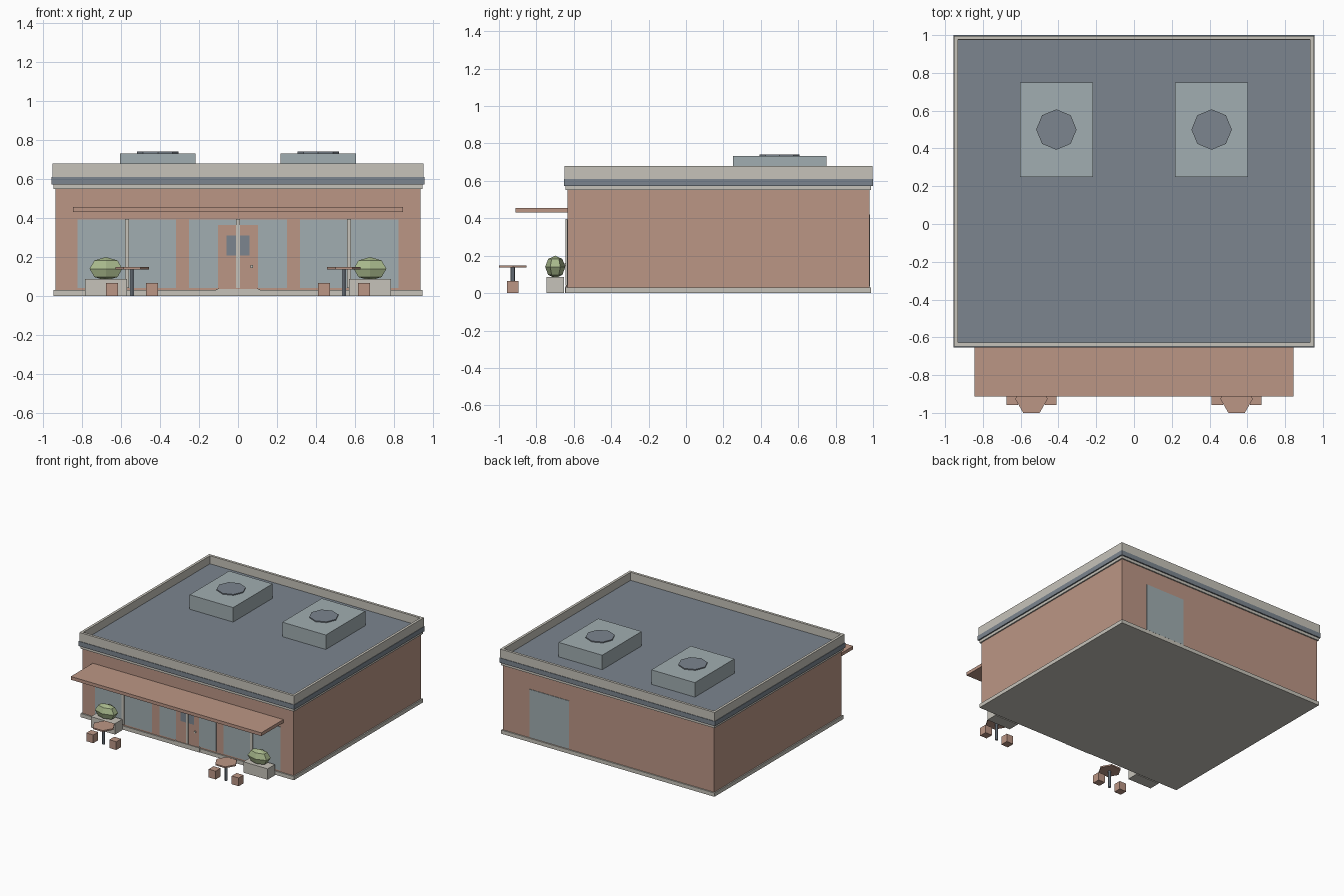
import bpy, bmesh
from math import radians
from mathutils import Matrix

cube = bpy.data.objects.get("Cube")
if cube:
    bpy.data.objects.remove(cube, do_unlink=True)


def material(name, rgb):
    m = bpy.data.materials.new(name)
    m.use_nodes = True
    m.diffuse_color = (*rgb, 1)
    for n in m.node_tree.nodes:
        if n.type == 'BSDF_PRINCIPLED':
            n.inputs["Base Color"].default_value = (*rgb, 1)
    return m


CLAY = material("terracotta", (0.50, 0.305, 0.235))
STONE = material("pale stone", (0.565, 0.545, 0.49))
SLATE = material("slate", (0.20, 0.235, 0.275))
GLASS = material("pale blue grey", (0.355, 0.42, 0.44))
GREEN = material("leaf green", (0.39, 0.48, 0.26))


def finish(name, bm, *mats):
    me = bpy.data.meshes.new(name)
    bm.to_mesh(me)
    bm.free()
    for m in mats:
        me.materials.append(m)
    ob = bpy.data.objects.new(name, me)
    bpy.context.scene.collection.objects.link(ob)
    return ob


def box_mesh(x, y, z):
    bm = bmesh.new()
    bmesh.ops.create_cube(bm, size=1)
    for v in bm.verts:
        for i, (a, b) in enumerate((x, y, z)):
            v.co[i] = (a + b) / 2 + v.co[i] * (b - a)
    return bm


def box(name, mat, x, y, z):
    return finish(name, box_mesh(x, y, z), mat)


def prism(name, mat, sides, radius, centre, z, turn=0):
    bm = bmesh.new()
    bmesh.ops.create_cone(bm, cap_ends=True, segments=sides, radius1=radius,
                          radius2=radius, depth=z[1] - z[0])
    place = Matrix.Translation((*centre, sum(z) / 2)) @ Matrix.Rotation(radians(turn), 4, 'Z')
    bm.transform(place)
    return finish(name, bm, mat)


def layer(name, mat, grow, z):
    """A full-footprint slab, standing out from the walls by grow."""
    return box(name, mat, (-W - grow, W + grow), (FRONT - grow, BACK + grow), z)


W, FRONT, BACK = 0.936, -0.633, 0.98

# Building shell
layer("plinth", STONE, 0.01, (0, 0.03))
layer("walls", CLAY, 0, (0.03, 0.55))
layer("lower_trim", STONE, 0.01, (0.55, 0.572))
layer("fascia_band", SLATE, 0.02, (0.572, 0.61))

# Parapet with a sunken roof deck
bm = box_mesh((-W - 0.016, W + 0.016), (FRONT - 0.016, BACK + 0.016), (0.61, 0.68))
bm.normal_update()
top = [max(bm.faces, key=lambda f: f.calc_center_median().z)]
bmesh.ops.inset_region(bm, faces=top, thickness=0.029, depth=0)
bmesh.ops.inset_region(bm, faces=top, thickness=0.0005, depth=-0.064)
top[0].material_index = 1
finish("parapet_and_roof", bm, STONE, SLATE)

# Rooftop units with fans
for side, s in (("right", -1), ("left", 1)):
    cx = s * 0.411
    box(side + "_roof_unit", GLASS, (cx - 0.193, cx + 0.193), (0.25, 0.75), (0.614, 0.732))
    prism(side + "_roof_fan", SLATE, 8, 0.107, (cx, 0.5), (0.732, 0.74))

# Shop windows with mullions
for side, cx in (("right", -0.57), ("middle", 0), ("left", 0.57)):
    box(side + "_window", GLASS, (cx - 0.252, cx + 0.252), (FRONT - 0.004, FRONT), (0.042, 0.392))
    box(side + "_mullion", STONE, (cx - 0.01, cx + 0.01), (FRONT - 0.012, FRONT), (0.042, 0.395))

# Front door
box("front_door", CLAY, (-0.102, 0.102), (FRONT - 0.008, FRONT), (0.03, 0.365))
box("door_window", SLATE, (-0.058, 0.058), (FRONT - 0.010, FRONT - 0.006), (0.207, 0.31))
box("door_handle", STONE, (0.063, 0.076), (FRONT - 0.016, FRONT - 0.006), (0.145, 0.16))
box("doorstep", STONE, (-0.112, 0.112), (FRONT - 0.013, FRONT), (0, 0.036))

# Back door
box("back_door", GLASS, (0.35, 0.70), (BACK, BACK + 0.004), (0.035, 0.42))

# Canopy
box("canopy", CLAY, (-0.845, 0.845), (-0.912, FRONT), (0.43, 0.456))

# Planters, bushes, tables and stools on both sides of the door
for side, s in (("right", -1), ("left", 1)):
    px = s * 0.677
    box(side + "_planter", STONE, (px - 0.107, px + 0.107), (-0.745, -0.652), (0, 0.087))

    bm = bmesh.new()
    bmesh.ops.create_uvsphere(bm, u_segments=6, v_segments=4, radius=1)
    bm.transform(Matrix.Translation((px, -0.699, 0.14)) @ Matrix.Diagonal((0.097, 0.054, 0.06, 1)))
    finish(side + "_bush", bm, GREEN)

    tx, ty = s * 0.543, -0.926
    prism(side + "_table_top", CLAY, 6, 0.086, (tx, ty), (0.137, 0.148), 30)
    prism(side + "_table_post", SLATE, 6, 0.011, (tx, ty), (0, 0.137))
    for end, e in (("outer", 1), ("inner", -1)):
        sx = tx + s * e * 0.102
        box(f"{side}_{end}_stool", CLAY, (sx - 0.031, sx + 0.031),
            (ty - 0.031, ty + 0.031), (0, 0.066))
